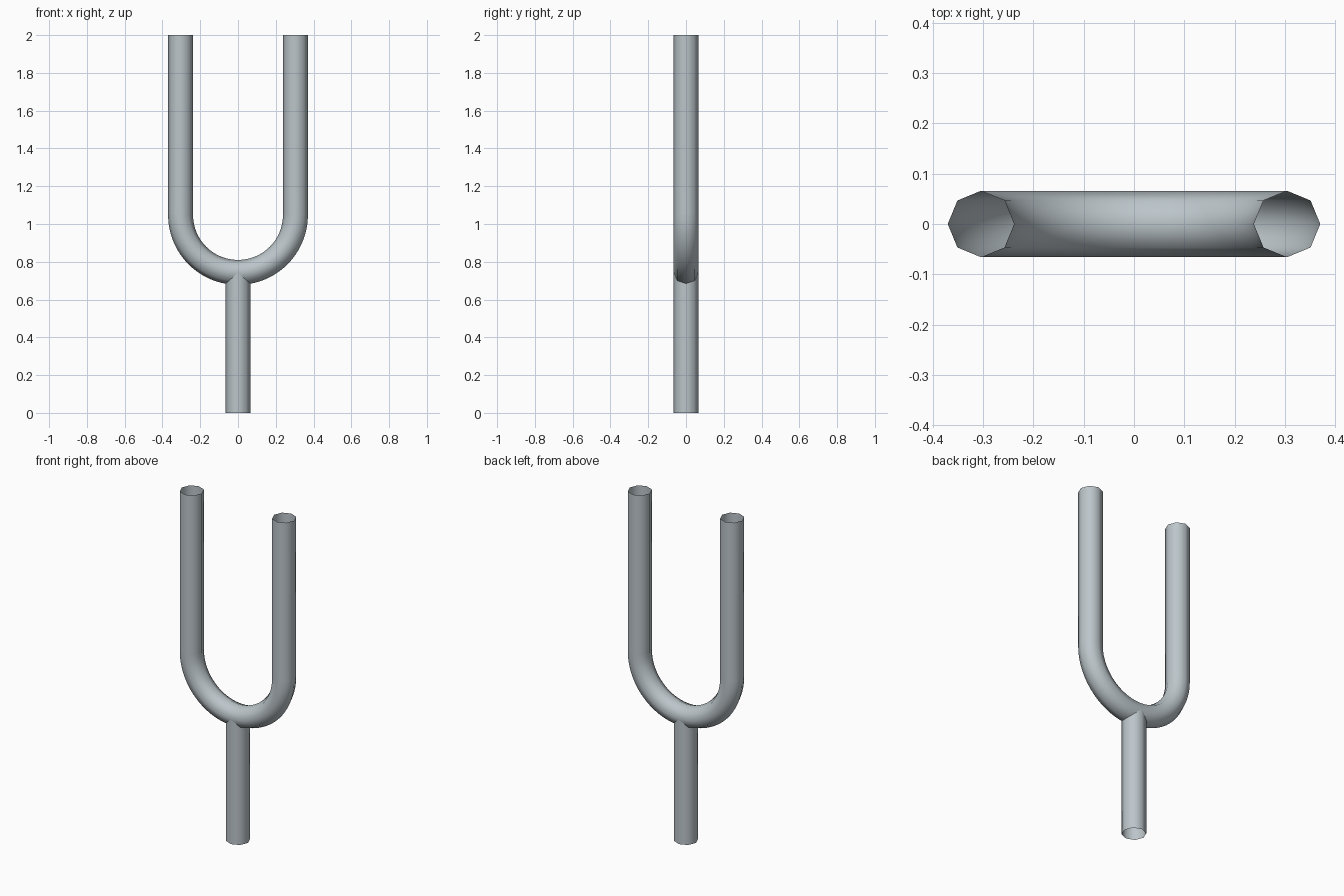
import bpy, bmesh
from math import cos, sin, pi
from mathutils import Vector

SIDES = 8          # octagonal tubes
R = 0.066          # tube radius
BEND = 0.304       # bend radius, also the tine offset from the centre
BEND_Z = 1.048     # height where the bend meets the tines

cube = bpy.data.objects.get("Cube")
if cube:
    bpy.data.objects.remove(cube)

steel = bpy.data.materials.new("blue_grey_steel")
color = (0.50, 0.56, 0.59, 1)
steel.diffuse_color = color
steel.use_nodes = True
steel.node_tree.nodes["Principled BSDF"].inputs["Base Color"].default_value = color


def tube(name, stations):
    """Open smooth tube through (centre, tangent) stations in the xz plane."""
    bm = bmesh.new()
    side = Vector((0, 1, 0))
    rings = []
    for centre, tangent in stations:
        out = side.cross(tangent)
        rings.append([bm.verts.new(centre + R * (cos(a) * out + sin(a) * side))
                      for a in (2 * pi * k / SIDES for k in range(SIDES))])
    for low, high in zip(rings, rings[1:]):
        for k in range(SIDES):
            n = (k + 1) % SIDES
            bm.faces.new((low[k], low[n], high[n], high[k])).smooth = True
    mesh = bpy.data.meshes.new(name)
    bm.to_mesh(mesh)
    bm.free()
    mesh.materials.append(steel)
    obj = bpy.data.objects.new(name, mesh)
    bpy.context.collection.objects.link(obj)


def upright(name, x, bottom, top):
    up = Vector((0, 0, 1))
    tube(name, [(Vector((x, 0, z)), up) for z in (bottom, top)])


# Handle, running up into the bend
upright("handle", 0, 0, BEND_Z - BEND)

# Two straight tines
upright("left_tine", BEND, BEND_Z, 2)
upright("right_tine", -BEND, BEND_Z, 2)

# Half-circle bend joining the tines
STEPS = 48
angles = [pi + pi * i / STEPS for i in range(STEPS + 1)]
tube("u_bend", [(Vector((BEND * cos(a), 0, BEND_Z + BEND * sin(a))),
                 Vector((-sin(a), 0, cos(a)))) for a in angles])
